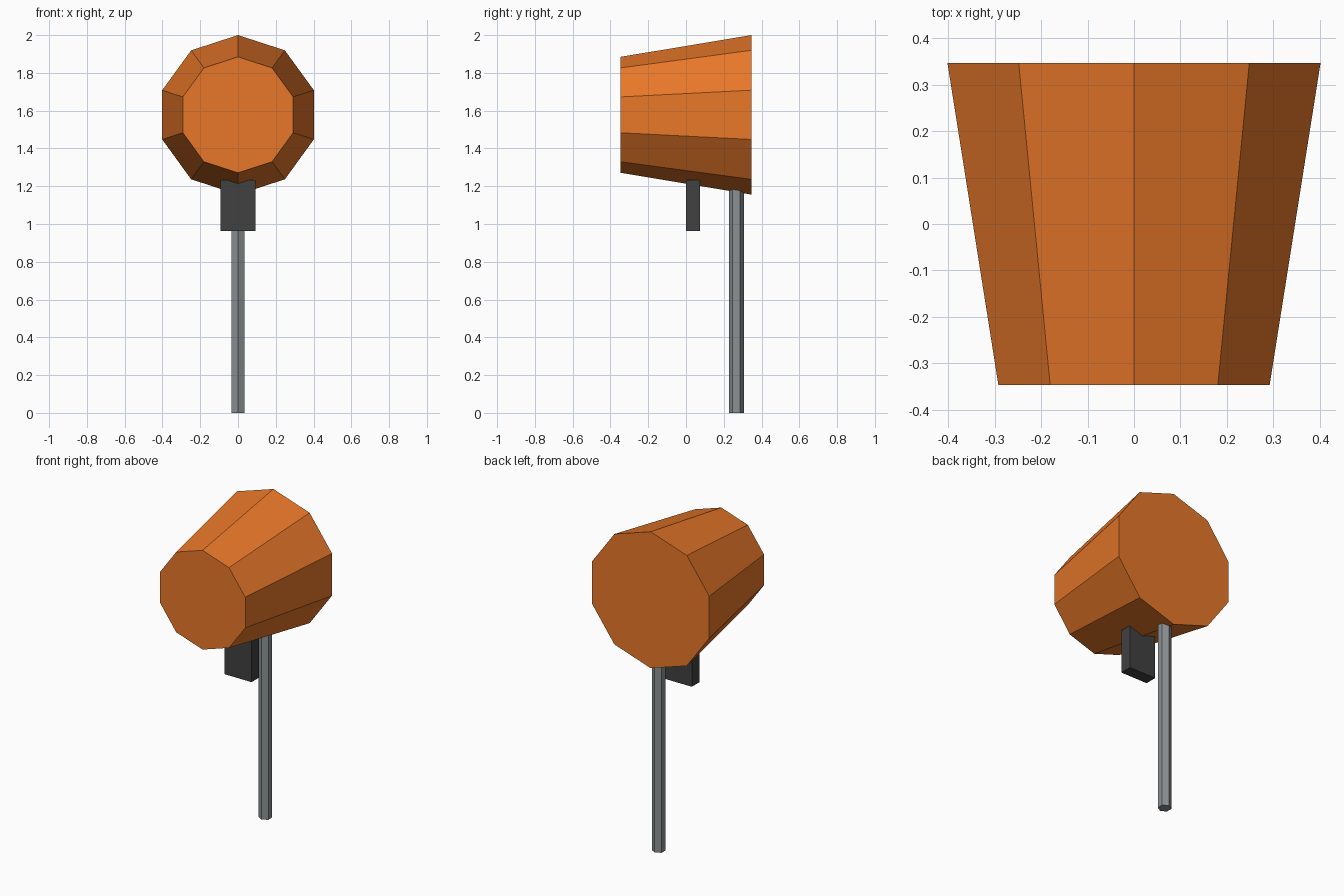
import bpy
import math

if "Cube" in bpy.data.objects:
    bpy.data.objects.remove(bpy.data.objects["Cube"])


def paint(obj, name, color):
    mat = bpy.data.materials.new(name)
    mat.diffuse_color = (*color, 1)
    mat.use_nodes = True
    mat.node_tree.nodes["Principled BSDF"].inputs["Base Color"].default_value = mat.diffuse_color
    obj.data.materials.append(mat)


def finish(name, mat_name, color):
    obj = bpy.context.object
    obj.name = name
    bpy.ops.object.transform_apply(location=False, rotation=True, scale=True)
    paint(obj, mat_name, color)
    return obj


# Tapered ten-sided drum, wide end to the back, with an edge at the top
bpy.ops.mesh.primitive_cone_add(vertices=10, radius1=0.307, radius2=0.422, depth=0.692,
                                location=(0, 0, 1.578), rotation=(-math.pi / 2, 0, 0))
finish("drum", "orange", (0.8, 0.184, 0.022))

# Hexagonal pole under the wide end, edges facing front and back
bpy.ops.mesh.primitive_cylinder_add(vertices=6, radius=0.039, depth=1.2,
                                    location=(0, 0.267, 0.6))
finish("pole", "steel", (0.26, 0.28, 0.29))

# Flat block hanging below the middle of the drum
bpy.ops.mesh.primitive_cube_add(size=1, location=(0, 0.0375, 1.098))
bpy.context.object.scale = (0.185, 0.075, 0.272)
finish("grip_block", "dark", (0.052, 0.052, 0.052))
